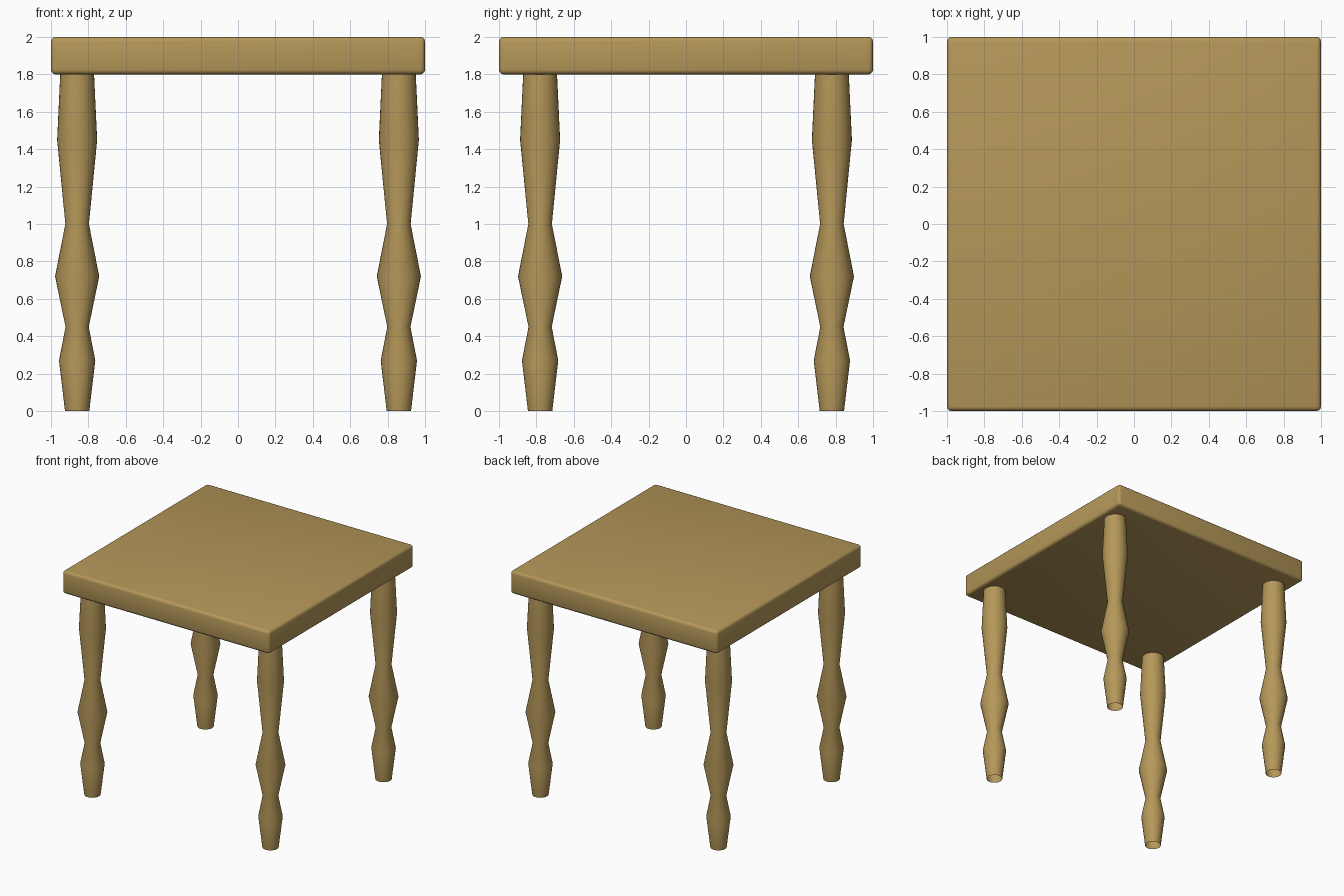
import bpy, bmesh, math

if "Cube" in bpy.data.objects:
    bpy.data.objects.remove(bpy.data.objects["Cube"])

wood = bpy.data.materials.new("wood")
wood.diffuse_color = (0.46, 0.31, 0.10, 1)
wood.use_nodes = True
wood.node_tree.nodes["Principled BSDF"].inputs["Base Color"].default_value = wood.diffuse_color


def make_object(name, bm, angle):
    mesh = bpy.data.meshes.new(name)
    bm.to_mesh(mesh)
    bm.free()
    obj = bpy.data.objects.new(name, mesh)
    bpy.context.collection.objects.link(obj)
    mesh.materials.append(wood)
    bpy.ops.object.select_all(action='DESELECT')
    obj.select_set(True)
    bpy.context.view_layer.objects.active = obj
    bpy.ops.object.shade_smooth_by_angle(angle=math.radians(angle))
    return obj


# Tabletop: square slab with rounded edges
bm = bmesh.new()
bmesh.ops.create_cube(bm, size=1)
bmesh.ops.scale(bm, vec=(2, 2, 0.2), verts=bm.verts)
bmesh.ops.bevel(bm, geom=bm.edges[:], offset=0.025, segments=3,
                profile=0.5, affect='EDGES')
tabletop = make_object("tabletop", bm, 40)
tabletop.location.z = 1.9

# Turned leg profile: (radius, height), open at the foot
PROFILE = [(0.065, 0), (0.097, 0.27), (0.062, 0.45), (0.118, 0.72),
           (0.063, 1.0), (0.107, 1.45), (0.09, 1.81)]


def turned_leg(name, x, y, sides=32):
    bm = bmesh.new()
    verts = [bm.verts.new((r, 0, z)) for r, z in PROFILE]
    edges = [bm.edges.new(pair) for pair in zip(verts, verts[1:])]
    bmesh.ops.spin(bm, geom=verts + edges, axis=(0, 0, 1), cent=(0, 0, 0),
                   angle=math.tau, steps=sides)
    bmesh.ops.remove_doubles(bm, verts=bm.verts, dist=0.0005)
    bmesh.ops.recalc_face_normals(bm, faces=bm.faces)
    # Make sure the open tube faces outward
    face = bm.faces[:][0]
    centre = face.calc_center_median()
    if face.normal.x * centre.x + face.normal.y * centre.y < 0:
        bmesh.ops.reverse_faces(bm, faces=bm.faces[:])
    leg = make_object(name, bm, 40)
    leg.location = (x, y, 0)


# Four legs under the corners
for side, x in (("left", -0.86), ("right", 0.86)):
    for end, y in (("front", -0.78), ("back", 0.78)):
        turned_leg(f"{end}_{side}_leg", x, y)
